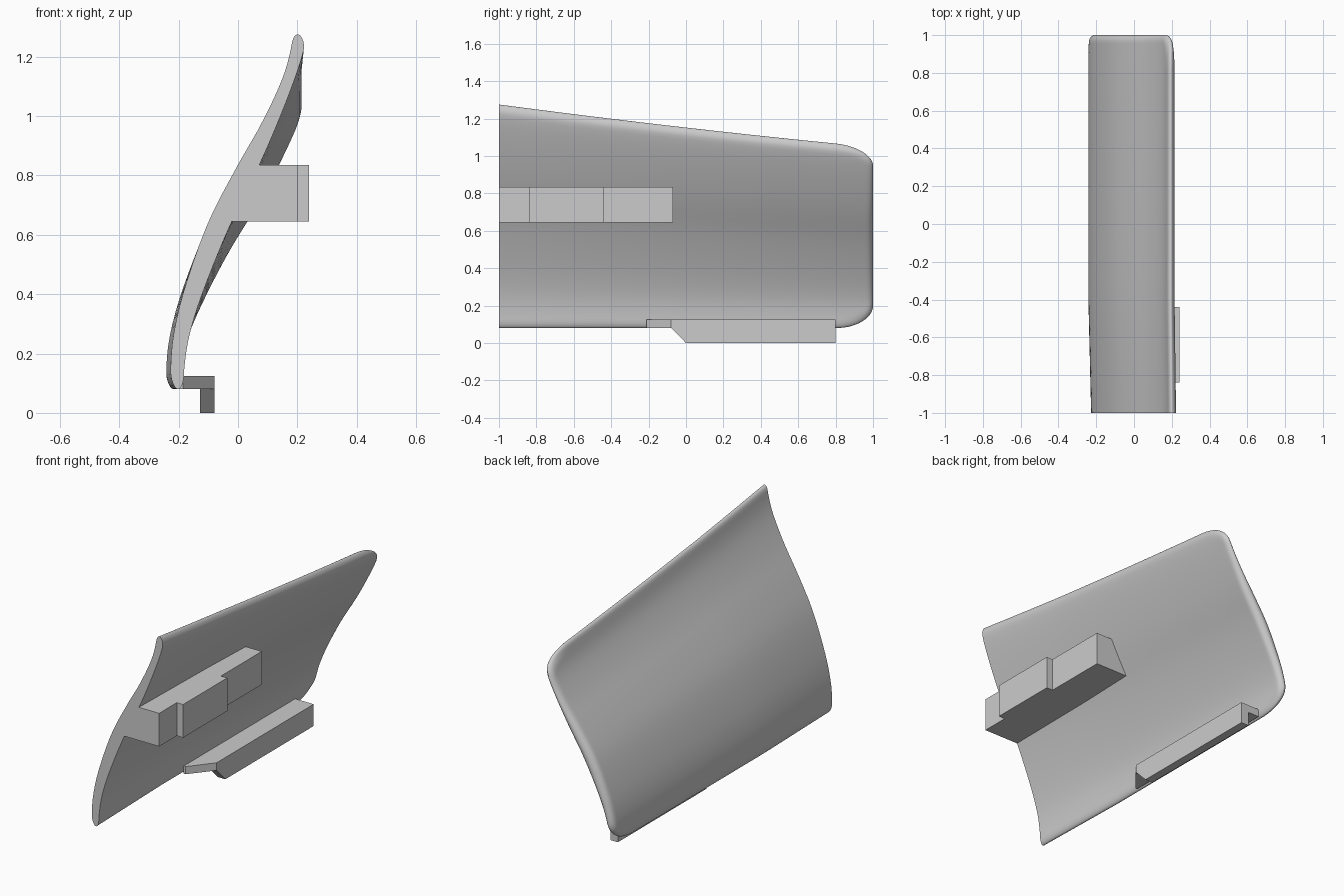
import bpy, bmesh, math

cube = bpy.data.objects.get("Cube")
if cube:
    bpy.data.objects.remove(cube, do_unlink=True)

grey = bpy.data.materials.new("light_grey")
grey.use_nodes = True
grey.diffuse_color = (0.6, 0.6, 0.6, 1)
grey.node_tree.nodes["Principled BSDF"].inputs["Base Color"].default_value = (0.6, 0.6, 0.6, 1)

BASE, FULL = 0.08, 1.275
# panel cross-section: height, centre x, half thickness
PROFILE = [(0.08, -0.202, 0.020), (0.15, -0.204, 0.023), (0.265, -0.19, 0.027),
           (0.416, -0.148, 0.033), (0.645, -0.06, 0.039), (0.838, 0.037, 0.036),
           (0.973, 0.105, 0.027), (1.125, 0.17, 0.021), (1.226, 0.2, 0.022),
           (1.275, 0.201, 0.022)]


def sample(z):
    """Smoothly interpolated centre and half thickness at height z."""
    z = min(max(z, BASE), FULL)
    i = 0
    while i < len(PROFILE) - 2 and z > PROFILE[i + 1][0]:
        i += 1
    p0, p1, p2 = PROFILE[max(i - 1, 0)], PROFILE[i], PROFILE[i + 1]
    p3 = PROFILE[min(i + 2, len(PROFILE) - 1)]
    h = p2[0] - p1[0]
    t = (z - p1[0]) / h
    out = []
    for k in (1, 2):
        m1 = (p2[k] - p0[k]) / (p2[0] - p0[0]) * h
        m2 = (p3[k] - p1[k]) / (p3[0] - p1[0]) * h
        a, b = p1[k], p2[k]
        out.append((2 * t**3 - 3 * t**2 + 1) * a + (t**3 - 2 * t**2 + t) * m1
                   + (3 * t**2 - 2 * t**3) * b + (t**3 - t**2) * m2)
    return out


def rounding(distance, radius):
    d = 1 - min(max(distance, 0) / radius, 1)
    return math.sqrt(1 - d * d)


def section(y):
    """Closed ring of points for the panel at depth y."""
    top = 1.152 - 0.114 * y + 0.0093 * y * y
    u = min(max((y - 0.8) / 0.2, 0), 1)
    corner = 1 - math.sqrt(1 - u * u)
    low, high = BASE + 0.12 * corner, top - 0.1 * corner
    edge = max(rounding(1 - y, 0.035), 0.15)
    steps = 40
    inner, outer = [], []
    for i in range(steps + 1):
        f = i / steps
        f = 0.5 * f + 0.25 * (1 - math.cos(math.pi * f))
        f = f * f * (3 - 2 * f)
        z = low + (high - low) * f
        s = (z - BASE) / (top - BASE)
        x, half = sample(BASE + s * (FULL - BASE))
        x -= 0.015 * min((y + 1) / 0.6, 1) * (1 - 0.5 * s)
        half *= edge * rounding(min(z - low, high - z), 0.05)
        inner.append((x + half, y, z))
        outer.append((x - half, y, z))
    return inner + outer[-2:0:-1]


def finish(name, bm):
    bmesh.ops.recalc_face_normals(bm, faces=bm.faces)
    mesh = bpy.data.meshes.new(name)
    bm.to_mesh(mesh)
    bm.free()
    mesh.materials.append(grey)
    obj = bpy.data.objects.new(name, mesh)
    bpy.context.collection.objects.link(obj)
    return obj


def prism(name, bottom, top):
    """Solid between two matching outlines."""
    bm = bmesh.new()
    a = [bm.verts.new(p) for p in bottom]
    b = [bm.verts.new(p) for p in top]
    bm.faces.new(a)
    bm.faces.new(b)
    for i in range(len(a)):
        j = (i + 1) % len(a)
        bm.faces.new((a[i], a[j], b[j], b[i]))
    return finish(name, bm)


# Curved panel, lofted from front to back
stations = [-1 + 0.15 * i for i in range(12)]
stations += [0.8 + 0.2 * math.sin(math.pi / 2 * i / 14) for i in range(15)]
bm = bmesh.new()
rings = [[bm.verts.new(p) for p in section(y)] for y in stations]
for a, b in zip(rings, rings[1:]):
    for i in range(len(a)):
        j = (i + 1) % len(a)
        bm.faces.new((a[i], a[j], b[j], b[i]))
bm.faces.new(rings[0])
bm.faces.new(rings[-1])
panel = finish("curved_panel", bm)
bpy.context.view_layer.objects.active = panel
panel.select_set(True)
bpy.ops.object.shade_smooth_by_angle(angle=math.radians(40))

# Upper mounting block with its raised pad
def block_outline(z, root):
    return [(root, -1, z), (0.2, -1, z), (0.2, -0.84, z), (0.24, -0.84, z),
            (0.24, -0.44, z), (0.2, -0.44, z), (0.2, -0.07, z), (root, -0.07, z)]

prism("mounting_block", block_outline(0.645, -0.04), block_outline(0.835, 0.06))

# Lower flange with a tapered front, and the lip hanging from it
flange = [(-0.2, -0.21), (-0.185, -0.21), (-0.08, -0.08), (-0.08, 0.8), (-0.2, 0.8)]
prism("lower_flange", [(x, y, 0.081) for x, y in flange], [(x, y, 0.125) for x, y in flange])
lip = [(-0.08, 0.082), (0, 0), (0.8, 0), (0.8, 0.082)]
prism("lower_lip", [(-0.128, y, z) for y, z in lip], [(-0.08, y, z) for y, z in lip])
